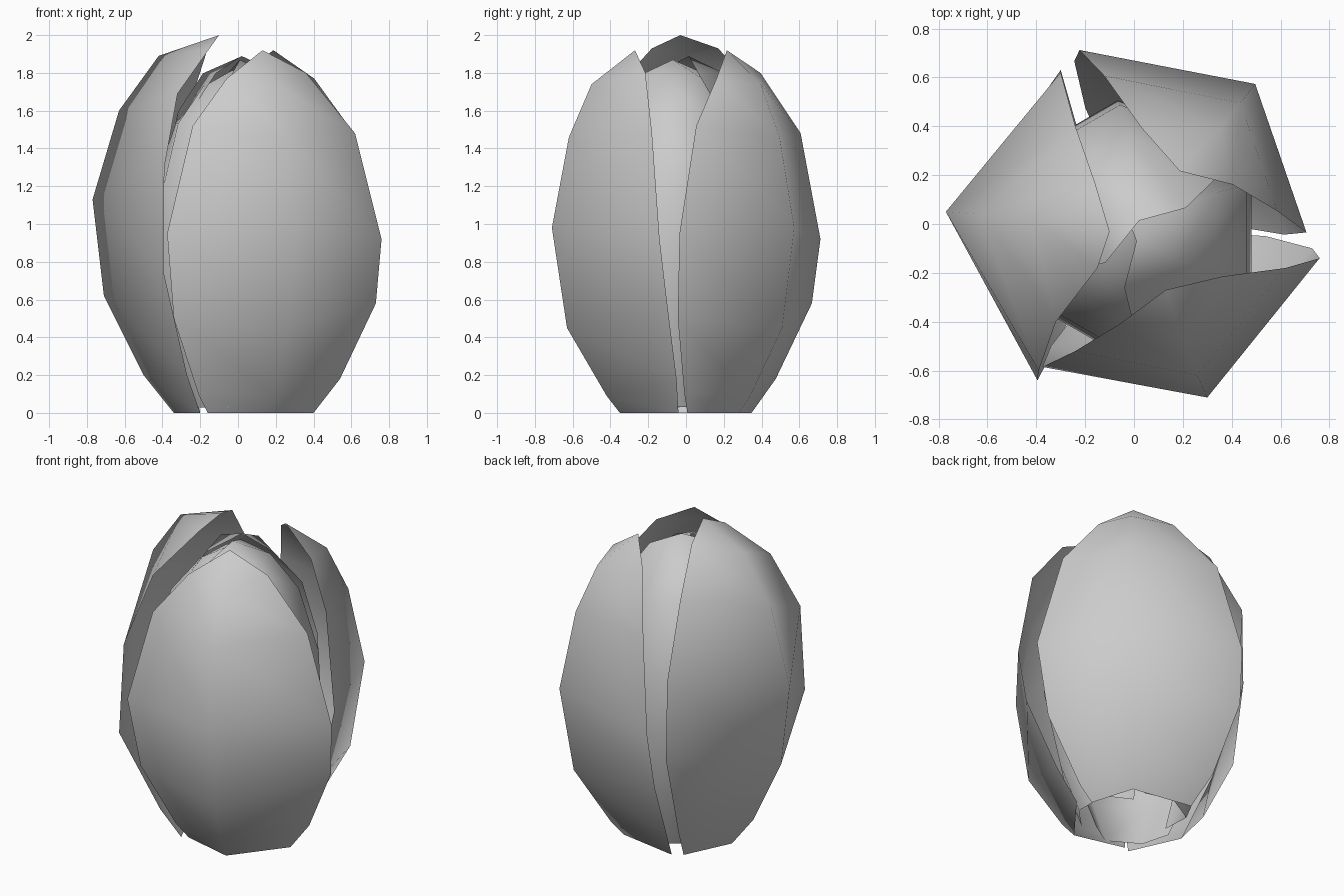
import bpy, bmesh, math
from mathutils import Matrix, Vector

if "Cube" in bpy.data.objects:
    bpy.data.objects.remove(bpy.data.objects["Cube"])


def petal(name, tip, columns, angle=0.0, shift=(0, 0, 0), scale_z=1.0):
    """Petal made of columns of points running down from one shared tip."""
    bm = bmesh.new()
    m = (Matrix.Translation(Vector(shift)) @ Matrix.Rotation(math.radians(angle), 4, 'Z')
         @ Matrix.Diagonal((1, 1, scale_z, 1)))
    top = bm.verts.new(m @ Vector(tip))
    cols = [[bm.verts.new(m @ Vector(p)) for p in col] for col in columns]
    for a, b in zip(cols, cols[1:]):
        bm.faces.new((top, a[0], b[0]))
        for i in range(len(a) - 1):
            bm.faces.new((a[i], a[i + 1], b[i + 1], b[i]))
    bmesh.ops.recalc_face_normals(bm, faces=bm.faces)
    # normals point away from the flower axis
    if sum(f.normal.dot(f.calc_center_median() - Vector((0, 0, 0.9))) for f in bm.faces) < 0:
        bmesh.ops.reverse_faces(bm, faces=bm.faces)
    for f in bm.faces:
        f.smooth = True
    mesh = bpy.data.meshes.new(name)
    bm.to_mesh(mesh)
    bm.free()
    obj = bpy.data.objects.new(name, mesh)
    bpy.context.collection.objects.link(obj)
    return obj


# tall outer petal on the left, curling over the top
left_back = [(-.16, .17, 1.93), (-.24, .40, 1.68), (-.30, .62, 1.25),
             (-.30, .63, .75), (-.24, .42, .20), (-.20, .31, 0)]
left_ridge = [(-.42, .02, 1.89), (-.63, .04, 1.60), (-.77, .05, 1.13),
              (-.71, .05, .62), (-.50, .03, .20), (-.34, .02, 0)]
left_front = [(-.15, -.18, 1.93), (-.32, -.40, 1.69), (-.39, -.60, 1.30),
              (-.395, -.64, .75), (-.27, -.40, .20), (-.20, -.29, 0)]
petal("outer_petal_left", (-.10, -.03, 2.0), [left_back, left_ridge, left_front])

# two more open outer petals, front and back right
open_left = [(-.06, -.41, 1.77), (-.24, -.52, 1.52), (-.375, -.585, .95),
             (-.34, -.50, .50), (-.21, -.33, .10), (-.16, -.27, 0)]
open_ridge = [(.21, -.50, 1.74), (.26, -.62, 1.46), (.30, -.71, .98),
              (.27, -.63, .45), (.19, -.42, .09), (.16, -.35, 0)]
open_right = [(.36, -.215, 1.80), (.62, -.18, 1.48), (.76, -.14, .92),
              (.73, -.10, .58), (.54, -.05, .18), (.40, -.04, 0)]
petal("outer_petal_front", (.13, -.27, 1.92), [open_left, open_ridge, open_right])
# the back petal is a little narrower on one side
narrow_left = [(x + .04, y - .025, z) for x, y, z in open_left]
petal("outer_petal_back", (.13, -.27, 1.92), [narrow_left, open_ridge, open_right],
      118, (.01, -.025, 0))

# inner petals: rows of (middle radius, middle half width, edge radius, edge half width, z)
# one edge lies over the next petal, the other is tucked under
rows = [(.18, .11, -.04, .22, 1.78), (.34, .17, .00, .38, 1.58), (.46, .20, .12, .46, 1.20),
        (.48, .20, .17, .47, .78), (.39, .16, .18, .36, .32), (.29, .11, .16, .24, .03)]
inner = [[(r[2], -r[3], r[4]) for r in rows],
         [(r[0], -r[1], r[4]) for r in rows],
         [(r[0], r[1], r[4]) for r in rows],
         [(r[2] - .03, r[3] * .8, r[4]) for r in rows]]
for name, angle, sz, shift in (("right", 0, 1.0, (0, -.04, 0)),
                               ("back", 120, 1.01, (0, -.01, 0)),
                               ("front", 240, .97, (0, -.015, 0))):
    petal("inner_petal_" + name, (.01, -.03, 1.87), inner, angle, shift, sz)
